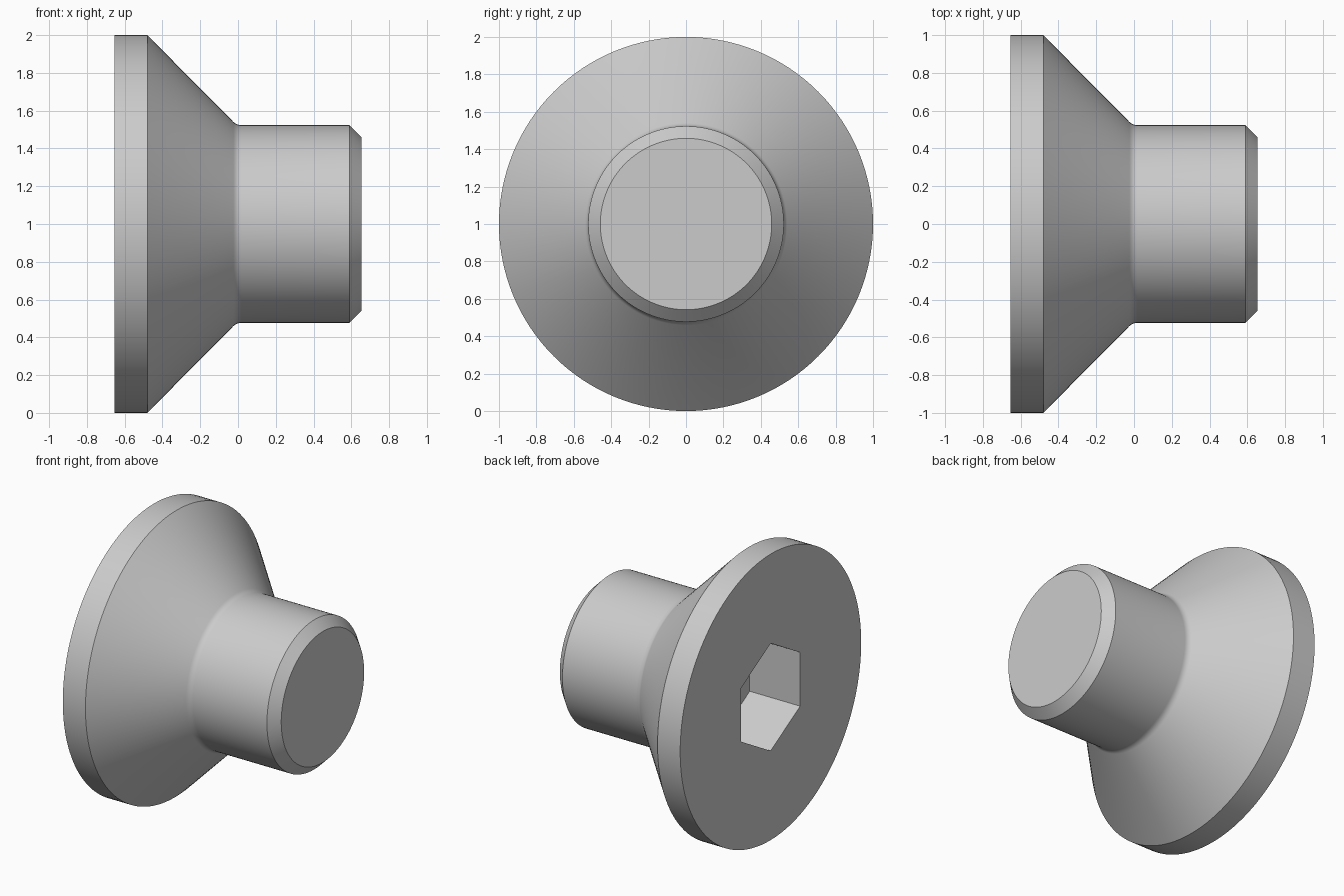
import bpy, bmesh
from math import sin, cos, pi, radians

if "Cube" in bpy.data.objects:
    bpy.data.objects.remove(bpy.data.objects["Cube"])


def lathe(name, profile, sides):
    """Closed solid revolved around the x axis from (x, radius) points."""
    bm = bmesh.new()
    rings = [[bm.verts.new((x, r * sin(2 * pi * i / sides), r * cos(2 * pi * i / sides)))
              for i in range(sides)] for x, r in profile]
    for a, b in zip(rings, rings[1:]):
        for i in range(sides):
            j = (i + 1) % sides
            bm.faces.new((a[i], a[j], b[j], b[i]))
    bm.faces.new(rings[0])
    bm.faces.new(rings[-1])
    bmesh.ops.recalc_face_normals(bm, faces=bm.faces)
    mesh = bpy.data.meshes.new(name)
    bm.to_mesh(mesh)
    bm.free()
    obj = bpy.data.objects.new(name, mesh)
    obj.location.z = 1.0
    bpy.context.collection.objects.link(obj)
    return obj


# Small fillet where the 45 degree cone meets the shank
shank_r, fillet_r, fillet_end = 0.523, 0.06, 0.018
fillet = [(fillet_end - fillet_r * sin(a), shank_r + fillet_r * (1 - cos(a)))
          for a in (radians(45 - 9 * k) for k in range(6))]

# Countersunk head, shank and chamfered tip
screw = lathe("countersunk_screw",
              [(-0.655, 1.0), (-0.48, 1.0)] + fillet +
              [(0.59, shank_r), (0.655, 0.458)], 128)

# Hexagonal drive socket, with points up and down
socket = lathe("socket_cutter", [(-0.9, 0.376), (-0.265, 0.376)], 6)
socket.hide_render = True

cut = screw.modifiers.new("hex_socket", 'BOOLEAN')
cut.operation = 'DIFFERENCE'
cut.solver = 'EXACT'
cut.object = socket

bpy.ops.object.select_all(action='DESELECT')
screw.select_set(True)
bpy.context.view_layer.objects.active = screw
bpy.ops.object.modifier_apply(modifier=cut.name)
bpy.data.objects.remove(socket)
bpy.ops.object.shade_smooth_by_angle(angle=radians(30))
